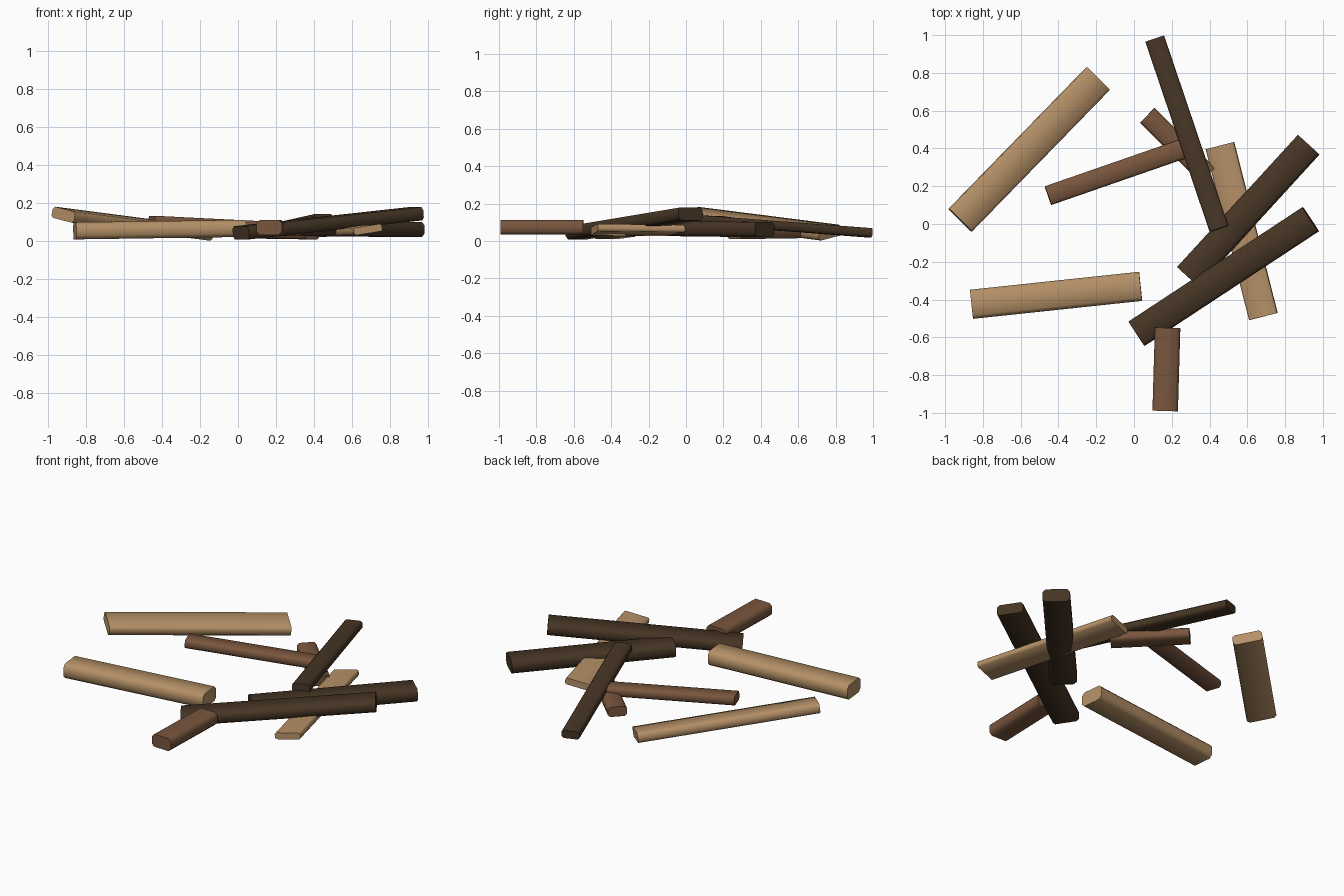
import bpy, bmesh, math
from mathutils import Vector, Matrix

cube = bpy.data.objects.get("Cube")
if cube:
    bpy.data.objects.remove(cube, do_unlink=True)


def material(name, rgb):
    mat = bpy.data.materials.new(name)
    mat.use_nodes = True
    mat.diffuse_color = (*rgb, 1)
    mat.node_tree.nodes["Principled BSDF"].inputs["Base Color"].default_value = (*rgb, 1)
    return mat


tan = material("tan wood", (0.46, 0.28, 0.135))
brown = material("brown wood", (0.19, 0.092, 0.047))
dark = material("dark wood", (0.062, 0.036, 0.018))


def plank(name, start, end, width, thick, mat, roll=0.0):
    """Beam between two end centres; positive roll lifts its left side."""
    a, b = Vector(start), Vector(end)
    along = (b - a).normalized()
    side = Vector((0, 0, 1)).cross(along).normalized()
    up = along.cross(side)
    frame = Matrix((along, side, up)).transposed().to_4x4()

    bm = bmesh.new()
    bmesh.ops.create_cube(bm, size=1)
    bmesh.ops.scale(bm, vec=((b - a).length, width, thick), verts=bm.verts)
    # Chamfer the four long edges
    long_edges = [e for e in bm.edges
                  if abs(e.verts[0].co.x - e.verts[1].co.x) > width]
    bmesh.ops.bevel(bm, geom=long_edges, offset=thick * 0.22, segments=1,
                    affect='EDGES', profile=0.5)
    mesh = bpy.data.meshes.new(name)
    bm.to_mesh(mesh)
    bm.free()
    mesh.materials.append(mat)

    obj = bpy.data.objects.new(name, mesh)
    bpy.context.collection.objects.link(obj)
    obj.matrix_world = (Matrix.Translation((a + b) / 2) @ frame
                        @ Matrix.Rotation(roll, 4, 'X'))
    bpy.ops.object.select_all(action='DESELECT')
    obj.select_set(True)
    bpy.context.view_layer.objects.active = obj
    bpy.ops.object.shade_smooth_by_angle(angle=math.radians(60))
    return obj


# Light planks
plank("back_tan_plank", (-0.92, 0.02, 0.14), (-0.19, 0.77, 0.045), 0.17, 0.06, tan, 0.18)
plank("front_tan_plank", (-0.86, -0.425, 0.055), (0.035, -0.33, 0.068), 0.155, 0.09, tan)
plank("crossing_tan_plank", (0.455, 0.415, 0.05), (0.685, -0.49, 0.062), 0.155, 0.04, tan, 0.15)

# Brown planks
plank("long_brown_plank", (-0.455, 0.15, 0.107), (0.28, 0.405, 0.07), 0.105, 0.055, brown)
plank("short_brown_plank", (0.07, 0.575, 0.045), (0.39, 0.26, 0.04), 0.11, 0.06, brown)
plank("front_brown_block", (0.165, -0.99, 0.073), (0.178, -0.55, 0.073), 0.135, 0.078, brown)

# Dark planks
plank("back_dark_plank", (0.11, 0.98, 0.044), (0.45, -0.025, 0.12), 0.105, 0.05, dark)
plank("middle_dark_plank", (0.285, -0.28, 0.068), (0.925, 0.42, 0.062), 0.155, 0.08, dark)
plank("top_dark_plank", (0.015, -0.58, 0.044), (0.935, 0.025, 0.145), 0.155, 0.07, dark)
